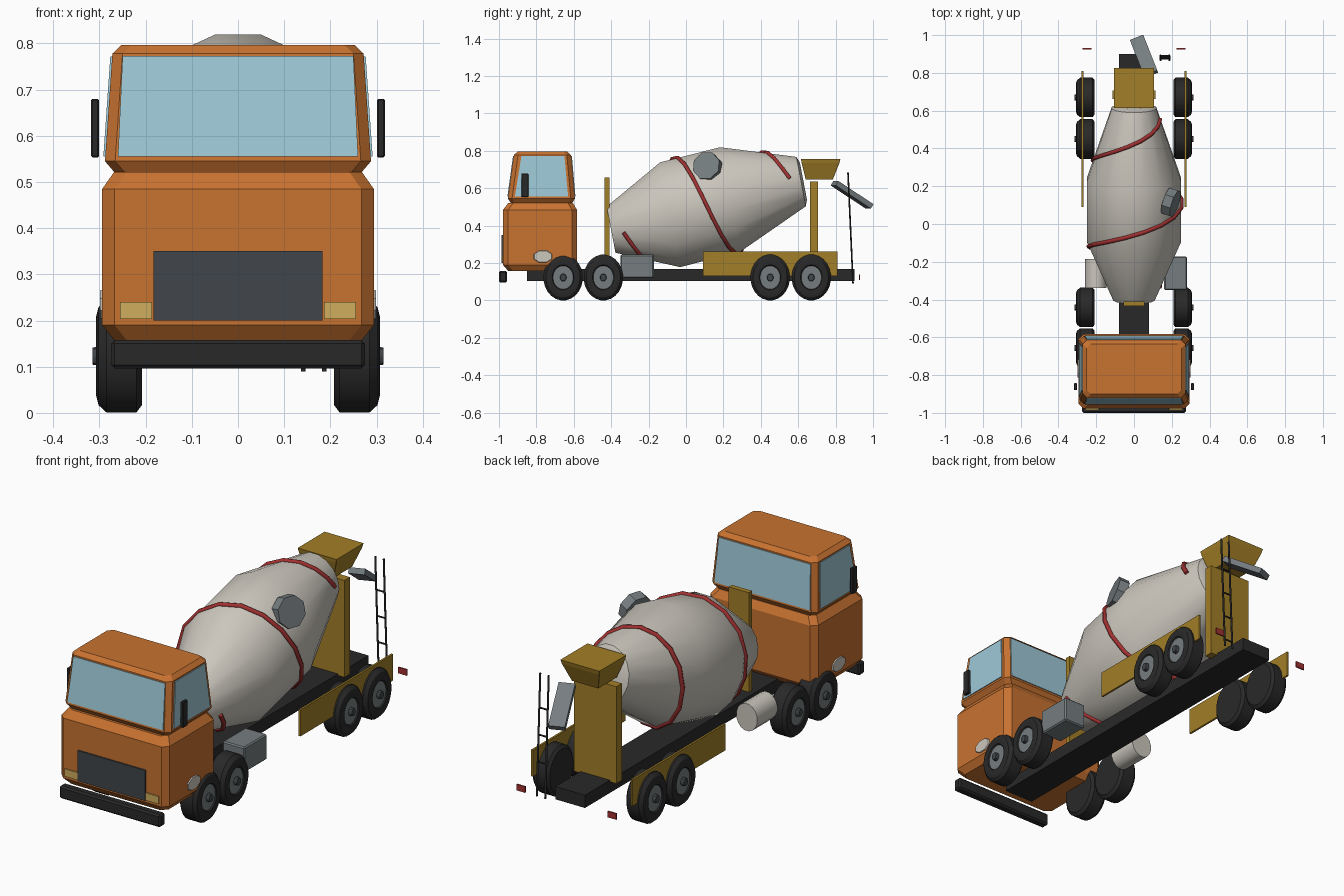
import bpy, bmesh, math
from mathutils import Matrix, Vector

if "Cube" in bpy.data.objects:
    bpy.data.objects.remove(bpy.data.objects["Cube"])


def material(name, rgb):
    m = bpy.data.materials.new(name)
    m.use_nodes = True
    m.diffuse_color = (*rgb, 1)
    m.node_tree.nodes["Principled BSDF"].inputs["Base Color"].default_value = (*rgb, 1)
    return m


ORANGE = material("cab orange", (0.58, 0.17, 0.03))
GLASS = material("window blue", (0.34, 0.58, 0.68))
PALE = material("drum pale grey", (0.6, 0.57, 0.51))
OCHRE = material("frame ochre", (0.36, 0.21, 0.02))
CHARCOAL = material("grille charcoal", (0.053, 0.06, 0.067))
BLACK = material("rubber black", (0.022, 0.022, 0.022))
GREY = material("steel grey", (0.18, 0.205, 0.215))
RED = material("stripe red", (0.36, 0.03, 0.03))
LAMP = material("headlight yellow", (0.62, 0.42, 0.11))


def finish(name, bm, mats, smooth=False, bevel=0):
    bmesh.ops.recalc_face_normals(bm, faces=bm.faces)
    me = bpy.data.meshes.new(name)
    bm.to_mesh(me)
    bm.free()
    for m in mats:
        me.materials.append(m)
    if smooth:
        me.shade_smooth()
        me.set_sharp_from_angle(angle=math.radians(32))
    ob = bpy.data.objects.new(name, me)
    bpy.context.collection.objects.link(ob)
    if bevel:
        mod = ob.modifiers.new("chamfer", "BEVEL")
        mod.width, mod.segments = bevel, 1
    return ob


def box(name, x, y, z, mat, bevel=0, matrix=None):
    """Box from (min, max) spans, optionally placed by a matrix."""
    bm = bmesh.new()
    bmesh.ops.create_cube(bm, size=1)
    spans = (x, y, z)
    for v in bm.verts:
        v.co = [(a + b) / 2 + c * (b - a) for c, (a, b) in zip(v.co, spans)]
    if matrix:
        bm.transform(matrix)
    return finish(name, bm, [mat], bevel=bevel)


def bridge(bm, rings):
    n = len(rings[0])
    for a, b in zip(rings, rings[1:]):
        for i in range(n):
            bm.faces.new((a[i], a[(i + 1) % n], b[(i + 1) % n], b[i]))
    bm.faces.new(rings[0])
    bm.faces.new(rings[-1])


def loft(name, sections, chamfer, mat):
    """Stack of cut-corner rectangles given as (z, half width, y front, y back)."""
    bm = bmesh.new()
    rings = []
    for z, hx, y0, y1 in sections:
        c = chamfer
        pts = [(-hx + c, y0), (hx - c, y0), (hx, y0 + c), (hx, y1 - c),
               (hx - c, y1), (-hx + c, y1), (-hx, y1 - c), (-hx, y0 + c)]
        rings.append([bm.verts.new((px, py, z)) for px, py in pts])
    bridge(bm, rings)
    return finish(name, bm, [mat])


def lathe(name, profile, sides, matrix, mats, rule=None, smooth=True):
    """Revolve (height, radius) points about z, then place with the matrix."""
    bm = bmesh.new()
    rings = []
    for t, r in profile:
        angles = [math.tau * (k + 0.5) / sides for k in range(sides)]
        rings.append([bm.verts.new((r * math.sin(a), -r * math.cos(a), t)) for a in angles])
    bridge(bm, rings)
    for f in bm.faces:
        if rule:
            f.material_index = rule(f)
    bm.transform(matrix)
    return finish(name, bm, mats, smooth)


def plate(name, corners, mat, depth=0.004):
    """Thin panel standing out on both sides of a quad."""
    bm = bmesh.new()
    bm.faces.new([bm.verts.new(c) for c in corners])
    ob = finish(name, bm, [mat])
    mod = ob.modifiers.new("thickness", "SOLIDIFY")
    mod.thickness, mod.offset = depth * 2, 0
    return ob


def tube(name, points, radius, mat):
    cu = bpy.data.curves.new(name, "CURVE")
    cu.dimensions = "3D"
    cu.bevel_depth, cu.bevel_resolution, cu.use_fill_caps = radius, 1, True
    sp = cu.splines.new("POLY")
    sp.points.add(len(points) - 1)
    for p, co in zip(sp.points, points):
        p.co = (*co, 1)
    cu.materials.append(mat)
    ob = bpy.data.objects.new(name, cu)
    bpy.context.collection.objects.link(ob)
    return ob


def stretch(s):
    return Matrix.Diagonal((1, 1, s, 1))


# Chassis and bumper
box("chassis", (-0.08, 0.08), (-0.85, 0.9), (0.105, 0.168), BLACK)
box("bumper", (-0.275, 0.275), (-1.0, -0.957), (0.096, 0.158), BLACK, 0.008)

# Cab
loft("cab_lower", [(0.157, 0.268, -0.95, -0.605), (0.19, 0.294, -0.978, -0.583),
                   (0.485, 0.294, -0.978, -0.583), (0.522, 0.268, -0.95, -0.605)], 0.027, ORANGE)
loft("cab_upper", [(0.518, 0.265, -0.935, -0.61), (0.545, 0.288, -0.952, -0.594),
                   (0.778, 0.272, -0.92, -0.615), (0.797, 0.252, -0.9, -0.635)], 0.022, ORANGE)
lo, hi = 0.555, 0.772
for name, y0, y1 in (("windscreen", -0.951, -0.921), ("rear_window", -0.595, -0.614)):
    plate(name, [(-0.26, y0, lo), (0.26, y0, lo), (0.25, y1, hi), (-0.25, y1, hi)], GLASS)
box("grille", (-0.183, 0.183), (-0.986, -0.977), (0.2, 0.35), CHARCOAL)

for s, side in ((1, "left"), (-1, "right")):
    plate(side + "_side_window", [(s * 0.2875, -0.915, lo), (s * 0.2875, -0.63, lo),
                                  (s * 0.2725, -0.65, hi), (s * 0.2725, -0.88, hi)], GLASS)
    box(side + "_headlight", sorted((s * 0.186, s * 0.256)), (-0.984, -0.977), (0.203, 0.24), LAMP)
    box(side + "_mirror", sorted((s * 0.301, s * 0.318)), (-0.88, -0.843), (0.553, 0.68), BLACK, 0.003)
    lathe(side + "_cab_badge_plate", [(-0.004, 0.055), (0.004, 0.05)], 8,
          Matrix.Translation((s * 0.295, -0.765, 0.235)) @ stretch(0.65)
          @ Matrix.Rotation(s * math.pi / 2, 4, "Y"), [PALE], smooth=False)
    # Rear side panels and tail lights
    box(side + "_rear_panel", sorted((s * 0.267, s * 0.277)), (0.09, 0.81), (0.132, 0.262), OCHRE)
    box(side + "_tail_light", sorted((s * 0.225, s * 0.272)), (0.924, 0.931), (0.11, 0.14), RED)
    # Wheels, with the hub face in steel
    for i, y in enumerate((-0.657, -0.442, 0.45, 0.67)):
        place = (Matrix.Translation((0, y, 0.123)) @ stretch(1.165)
                 @ Matrix.Rotation(s * math.pi / 2, 4, "Y"))
        tyre = [(0.208, 0.06), (0.208, 0.092), (0.22, 0.1055), (0.285, 0.1055),
                (0.302, 0.092), (0.307, 0.075), (0.304, 0.058), (0.298, 0.054)]
        lathe(f"{side}_wheel_{i + 1}", tyre, 24, place, [BLACK, GREY],
              lambda f: int(len(f.verts) > 4 and f.calc_center_median().z > 0.25))
        lathe(f"{side}_wheel_nut_{i + 1}", [(0.297, 0.018), (0.315, 0.016)], 10, place, [CHARCOAL])

# Mixer drum on a tilted axis
drum = (Matrix.Translation((0, 0.075, 0.499)) @ stretch(1.15)
        @ Matrix.Rotation(-math.pi / 2 + math.atan(0.22), 4, "X"))
shape = [(-0.487, 0.112), (-0.164, 0.254), (0.164, 0.254), (0.553, 0.12), (0.566, 0.09)]
lathe("mixer_drum", shape, 16, drum, [PALE])


def drum_radius(t):
    for (t0, r0), (t1, r1) in zip(shape, shape[1:]):
        if t <= t1:
            return r0 + (r1 - r0) * (t - t0) / (t1 - t0)


# Spiral stripe, one vertex per drum edge
spiral = []
for k in range(-12, 20):
    turn = (k + 0.5) / 16
    t = -0.083 + 0.476 * turn
    r, a = drum_radius(t) + 0.002, math.tau * turn
    spiral.append(drum @ Vector((r * math.sin(a), -r * math.cos(a), t)))
tube("drum_spiral", spiral, 0.011, RED)

# Drum hatch
hatch_turn = Vector((0.9, -0.3, 0.25)).to_track_quat("Z", "Y").to_matrix().to_4x4()
lathe("drum_hatch", [(-0.025, 0.077), (0.025, 0.077)], 8,
      Matrix.Translation((0.195, 0.115, 0.715)) @ hatch_turn, [GREY], smooth=False)

# Drum supports, hopper and chute
box("front_support", (-0.055, 0.055), (-0.435, -0.41), (0.16, 0.657), OCHRE)
box("rear_support", (-0.115, 0.115), (0.663, 0.706), (0.16, 0.637), OCHRE)
loft("hopper", [(0.647, 0.072, 0.64, 0.785), (0.735, 0.102, 0.618, 0.82),
                (0.756, 0.106, 0.615, 0.825)], 0.001, OCHRE)
run = Vector((-0.075, 0.19, -0.125))
chute_turn = run.to_track_quat("Y", "Z").to_matrix().to_4x4()
box("chute", (-0.038, 0.038), (-0.118, 0.118), (-0.014, 0.014), GREY,
    matrix=Matrix.Translation((0.053, 0.888, 0.565)) @ chute_turn)

# Ladder
top, foot = Vector((0, 0.866, 0.685)), Vector((0, 0.893, 0.09))
left, right = Vector((0.141, 0, 0)), Vector((0.187, 0, 0))
for name, off in (("ladder_rail_inner", left), ("ladder_rail_outer", right)):
    tube(name, [top + off, foot + off], 0.005, BLACK)
for i in range(4):
    p = foot.lerp(top, 0.06 + 0.22 * i)
    tube(f"ladder_rung_{i + 1}", [p + left, p + right], 0.004, BLACK)

# Toolbox and tank
box("toolbox", (0.16, 0.28), (-0.35, -0.172), (0.12, 0.245), GREY, 0.006)
lathe("tank", [(-0.078, 0.058), (0.078, 0.058)], 16,
      Matrix.Translation((-0.202, -0.262, 0.17)) @ stretch(1.165)
      @ Matrix.Rotation(-math.pi / 2, 4, "X"), [PALE])
